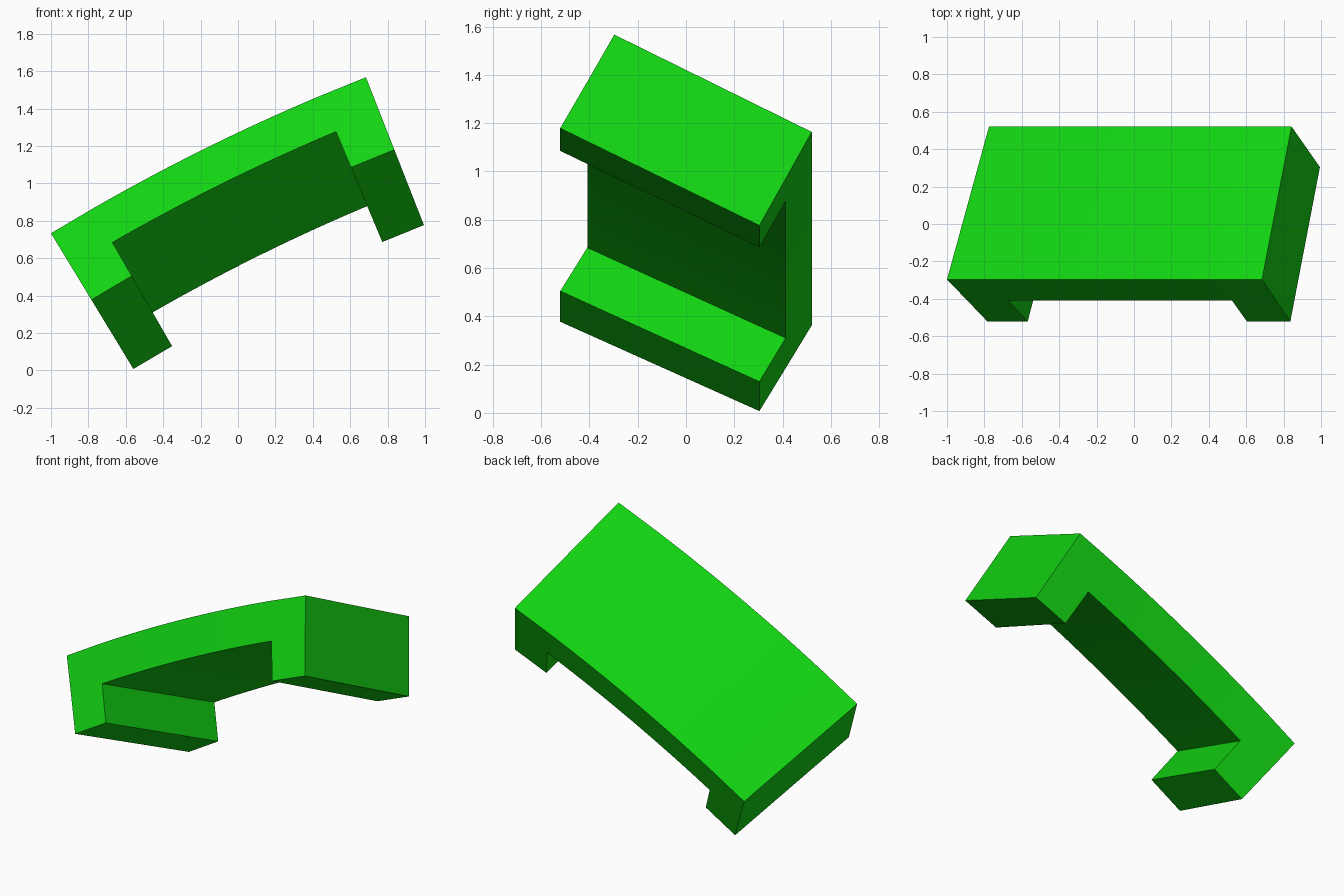
import bpy, bmesh, math
from mathutils import Vector

cube = bpy.data.objects.get("Cube")
if cube:
    bpy.data.objects.remove(cube, do_unlink=True)

green = bpy.data.materials.new("bright_green")
green.use_nodes = True
COLOUR = (0.006, 0.65, 0.006, 1)
green.diffuse_color = COLOUR
green.node_tree.nodes["Principled BSDF"].inputs["Base Color"].default_value = COLOUR

# Arc of the outer front edge, in the x-z plane
START, END = Vector((-1.0, 0.733)), Vector((0.684, 1.567))
SPAN = 0.172
chord = END - START
RADIUS = chord.length / (2 * math.sin(SPAN / 2))
normal = Vector((-chord.y, chord.x)).normalized()
centre = (START + END) / 2 - normal * RADIUS * math.cos(SPAN / 2)
mid_angle = math.atan2(normal.y, normal.x)

# Tilted cross-section: (drop in radius, y) at outer face, deck underside, leg foot
FRONT = [(0.0, -0.297), (0.209, -0.409), (0.416, -0.521)]
BACK = [(0.433, 0.521), (0.641, 0.413), (0.849, 0.304)]

# Angular stations, with the legs at both ends
LEG = 0.0238
STEPS = 20
stations = [0.0] + [LEG + (SPAN - 2 * LEG) * i / STEPS for i in range(STEPS + 1)] + [SPAN]
cells = len(stations) - 1


def solid(i, layer):
    """Deck fills layer 0 throughout; legs fill layer 1 at the end cells."""
    return 0 <= i < cells and (layer == 0 or (layer == 1 and i in (0, cells - 1)))


bm = bmesh.new()


def point(i, drop, y):
    a = mid_angle + SPAN / 2 - stations[i]
    r = RADIUS - drop
    return bm.verts.new((centre.x + r * math.cos(a), y, centre.y + r * math.sin(a)))


front = [[point(i, *p) for p in FRONT] for i in range(cells + 1)]
back = [[point(i, *p) for p in BACK] for i in range(cells + 1)]

# Skin every solid cell wherever its neighbour is empty
for i in range(cells):
    for k in (0, 1):
        if not solid(i, k):
            continue
        j, m = i + 1, k + 1
        for side in (front, back):
            bm.faces.new((side[i][k], side[j][k], side[j][m], side[i][m]))
        for n, outside in ((k, k - 1), (m, m)):
            if outside < 0 or not solid(i, outside):
                bm.faces.new((front[i][n], front[j][n], back[j][n], back[i][n]))
        for n, outside in ((i, i - 1), (j, j)):
            if not solid(outside, k):
                bm.faces.new((front[n][k], front[n][m], back[n][m], back[n][k]))

bmesh.ops.delete(bm, geom=[v for v in bm.verts if not v.link_faces], context='VERTS')
bmesh.ops.recalc_face_normals(bm, faces=bm.faces)

mesh = bpy.data.meshes.new("curved_channel_block")
bm.to_mesh(mesh)
bm.free()
mesh.materials.append(green)
block = bpy.data.objects.new("curved_channel_block", mesh)
bpy.context.collection.objects.link(block)

# Smooth along the arc, sharp at the corners
bpy.ops.object.select_all(action='DESELECT')
block.select_set(True)
bpy.context.view_layer.objects.active = block
bpy.ops.object.shade_smooth_by_angle(angle=math.radians(30))
